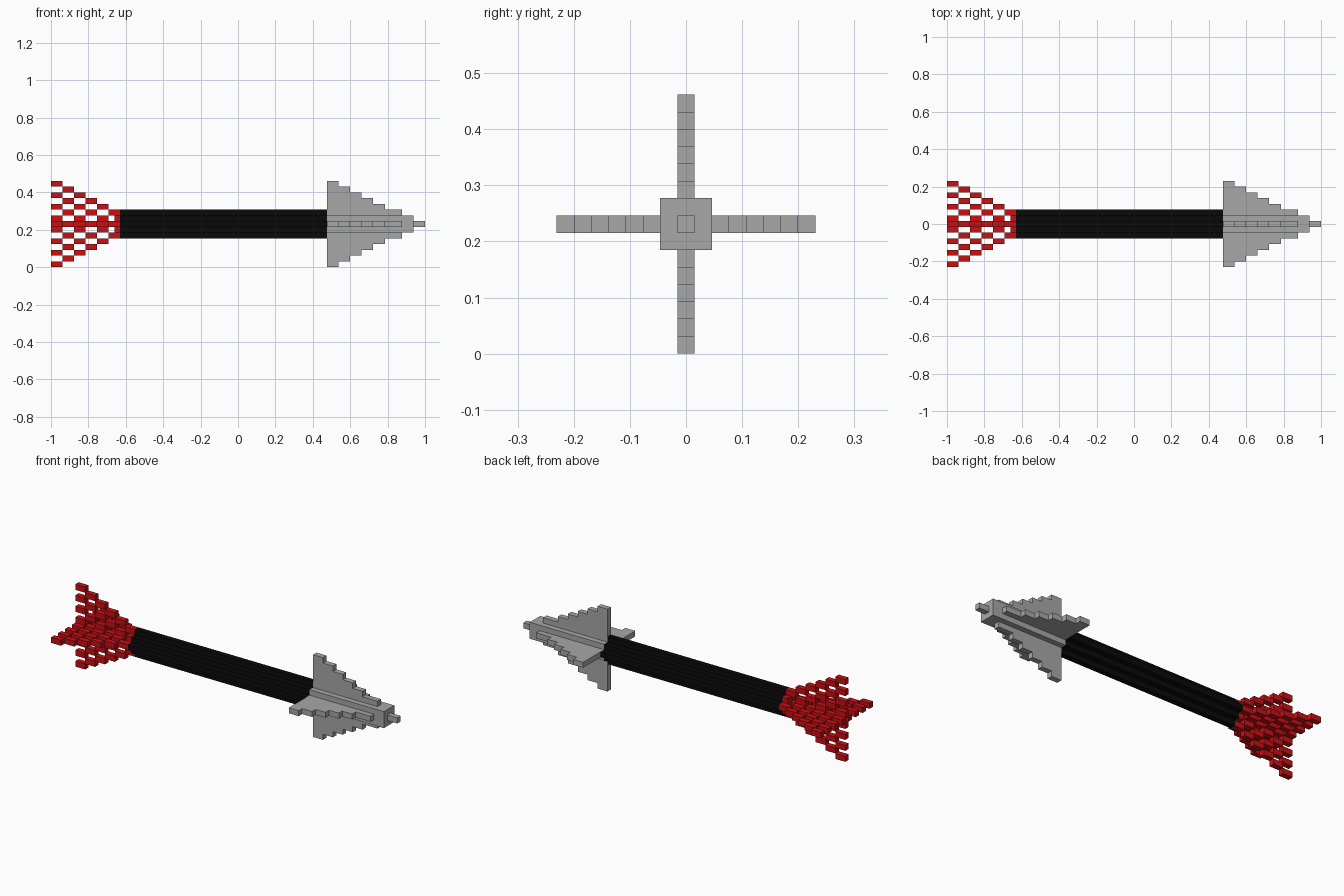
import bpy, bmesh, math
from mathutils import Matrix, Vector

if "Cube" in bpy.data.objects:
    bpy.data.objects.remove(bpy.data.objects["Cube"], do_unlink=True)

U = 2 / 65            # one block
CENTRE = 7.5          # axis height in blocks
TAIL, NECK, TIP = -32.5, 15.5, 32.5   # ends along x in blocks
SHAFT = TAIL + 12


def material(name, rgb):
    m = bpy.data.materials.new(name)
    m.use_nodes = True
    m.diffuse_color = (*rgb, 1)
    m.node_tree.nodes["Principled BSDF"].inputs["Base Color"].default_value = (*rgb, 1)
    return m


RED = material("feather red", (0.58, 0.005, 0.007))
BLACK = material("shaft black", (0.003, 0.003, 0.003))
GREY = material("steel grey", (0.39, 0.39, 0.39))


def finish(name, bm, mat):
    """Scale from blocks to units, lift to the axis height and link."""
    bmesh.ops.recalc_face_normals(bm, faces=bm.faces)
    bm.transform(Matrix.Scale(U, 4) @ Matrix.Translation((0, 0, CENTRE)))
    mesh = bpy.data.meshes.new(name)
    bm.to_mesh(mesh)
    bm.free()
    mesh.materials.append(mat)
    obj = bpy.data.objects.new(name, mesh)
    bpy.context.collection.objects.link(obj)
    return obj


def box(bm, x0, x1, y, z, size=1):
    mat = Matrix.Translation(((x0 + x1) / 2, y, z)) @ Matrix.Diagonal((x1 - x0, size, size, 1))
    bmesh.ops.create_cube(bm, size=1, matrix=mat)


def prism(bm, points, direction):
    face = bm.faces.new([bm.verts.new(p) for p in points])
    out = bmesh.ops.extrude_face_region(bm, geom=[face], use_keep_orig=True)
    moved = [v for v in out["geom"] if isinstance(v, bmesh.types.BMVert)]
    bmesh.ops.translate(bm, verts=moved, vec=Vector(direction))


def rod(name, x0, x1, mat):
    """Blocky round bar: 3x3 core with a ridge on each side."""
    section = []
    for y, z in ((2.5, -.5), (2.5, .5), (1.5, .5), (1.5, 1.5), (.5, 1.5)):
        section.append((y, z))
    ring = []
    for k in range(4):
        c, s = (1, 0, -1, 0)[k], (0, 1, 0, -1)[k]
        ring += [(x0, c * y - s * z, s * y + c * z) for y, z in section]
    bm = bmesh.new()
    prism(bm, ring, (x1 - x0, 0, 0))
    finish(name, bm, mat)


# Shaft and red collar
rod("shaft", SHAFT, NECK, BLACK)
rod("collar", SHAFT - 1, SHAFT, RED)

# Arrowhead: two crossed stepped blades, a square core and a point
steps = [(2, 7.5), (2, 6.5), (2, 5.5), (2, 4.5), (2, 3.5), (3, 2.5)]
edge, x = [], NECK
for length, h in steps:
    edge += [(x, h), (x + length, h)]
    x += length
outline = edge + [(px, -h) for px, h in reversed(edge)]
for name, turn in (("vertical_blade", 0), ("horizontal_blade", math.pi / 2)):
    bm = bmesh.new()
    prism(bm, [(px, -.5, h) for px, h in outline], (0, 1, 0))
    bm.transform(Matrix.Rotation(turn, 4, 'X'))
    finish(name, bm, GREY)
bm = bmesh.new()
box(bm, NECK, NECK + 15, 0, 0, 3)
finish("head_core", bm, GREY)
bm = bmesh.new()
box(bm, NECK + 15, TIP, 0, 0)
finish("head_point", bm, GREY)

# Fletching: two crossed chequered fins that narrow toward the shaft
for name, vertical in (("vertical_feathers", True), ("horizontal_feathers", False)):
    bm = bmesh.new()
    for col in range(6):
        x0 = TAIL + 2 * col
        x1 = min(x0 + 2, SHAFT - 1)
        reach = 7 - col
        for row in range(-reach, reach + 1, 2):
            if row == 0 and not vertical:
                continue
            box(bm, x0, x1, 0 if vertical else row, row if vertical else 0)
    finish(name, bm, RED)
